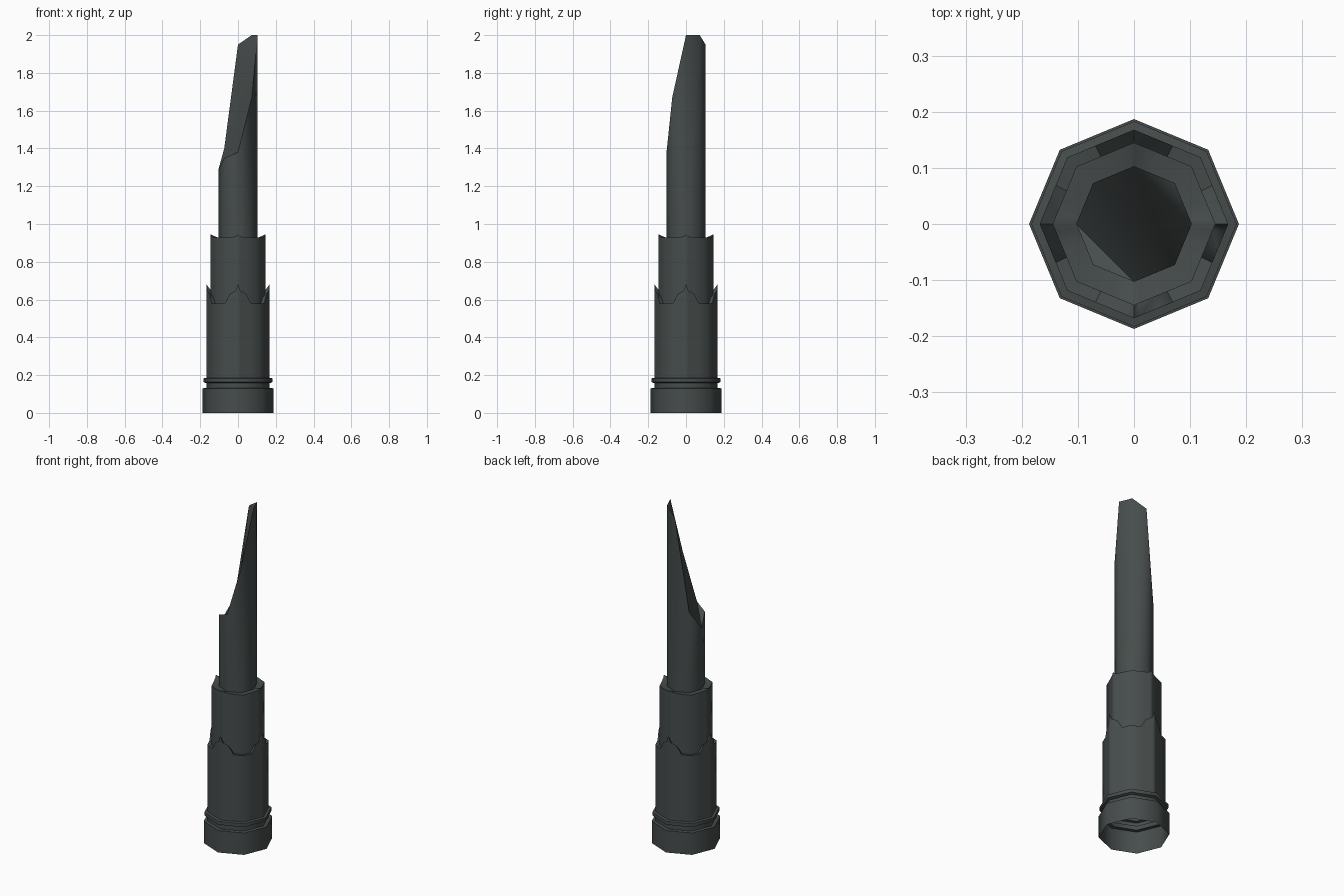
import bpy, bmesh, math

if "Cube" in bpy.data.objects:
    bpy.data.objects.remove(bpy.data.objects["Cube"])

grey = bpy.data.materials.new("dark slate")
grey.diffuse_color = (0.062, 0.073, 0.072, 1)
grey.use_nodes = True
grey.node_tree.nodes["Principled BSDF"].inputs["Base Color"].default_value = grey.diffuse_color


def corner(i, r):
    a = math.radians(45 * i)
    return r * math.cos(a), r * math.sin(a)


def finish(name, bm):
    bmesh.ops.recalc_face_normals(bm, faces=bm.faces)
    mesh = bpy.data.meshes.new(name)
    bm.to_mesh(mesh)
    bm.free()
    mesh.materials.append(grey)
    ob = bpy.data.objects.new(name, mesh)
    bpy.context.collection.objects.link(ob)
    bpy.context.view_layer.objects.active = ob
    ob.select_set(True)
    bpy.ops.object.shade_smooth_by_angle(angle=math.radians(50))
    ob.select_set(False)


def bridge(bm, rings):
    for a, b in zip(rings, rings[1:]):
        n = len(a)
        for i in range(n):
            j = (i + 1) % n
            bm.faces.new((a[i], a[j], b[j], b[i]))


def lathe8(name, profile):
    bm = bmesh.new()
    bridge(bm, [[bm.verts.new((*corner(i, r), z)) for i in range(8)]
                for r, z in profile])
    finish(name, bm)


def crown_tier(name, r_out, r_in, z0, outline, drop):
    """Eight-sided tier whose rim rises to a point on every second corner.
    outline: (fraction of a side from the pointed corner, height)."""
    low = outline[-1][1]
    pts = []
    for side in range(8):
        steps = outline[:-1] if side % 2 == 0 else outline[:0:-1]
        for t, z in steps:
            f = t if side % 2 == 0 else 1 - t
            (ax, ay), (bx, by) = corner(side, 1), corner(side + 1, 1)
            pts.append((ax + (bx - ax) * f, ay + (by - ay) * f, z))
    bm = bmesh.new()
    rings = [[bm.verts.new((x * r_out, y * r_out, z0)) for x, y, z in pts],
             [bm.verts.new((x * r_out, y * r_out, z)) for x, y, z in pts],
             [bm.verts.new((x * r_in, y * r_in, z - drop * (z - low) - 0.004))
              for x, y, z in pts]]
    bridge(bm, rings)
    finish(name, bm)


# Open base drum with groove and projecting band
lathe8("base", [(0.187, 0), (0.187, 0.13), (0.168, 0.132)])
lathe8("base_band", [(0.168, 0.132), (0.168, 0.157), (0.183, 0.163),
                     (0.183, 0.183), (0.168, 0.186)])

# Two stacked tiers with pointed rims
crown_tier("lower_tier", 0.168, 0.144, 0.186,
           [(0, 0.683), (0.1, 0.648), (0.36, 0.63), (0.58, 0.58), (1, 0.58)], 0.3)
crown_tier("upper_tier", 0.145, 0.102, 0.575,
           [(0, 0.945), (0.12, 0.934), (0.4, 0.93), (1, 0.928)], 1.0)

# Shaft with a sweeping diagonal cut; heights run from +x anticlockwise
tops = [2.0, 2.0, 1.95, 1.40, 1.29, 1.35, 1.38, 1.67]
bm = bmesh.new()
bottom = [bm.verts.new((*corner(i, 0.103), 0.92)) for i in range(8)]
top = [bm.verts.new((*corner(i, 0.103), z)) for i, z in enumerate(tops)]
bridge(bm, [bottom, top])
for tri in ((0, 1, 2), (0, 2, 7), (2, 3, 7), (3, 6, 7), (3, 4, 6), (4, 5, 6)):
    bm.faces.new([top[i] for i in tri])
finish("shaft", bm)
